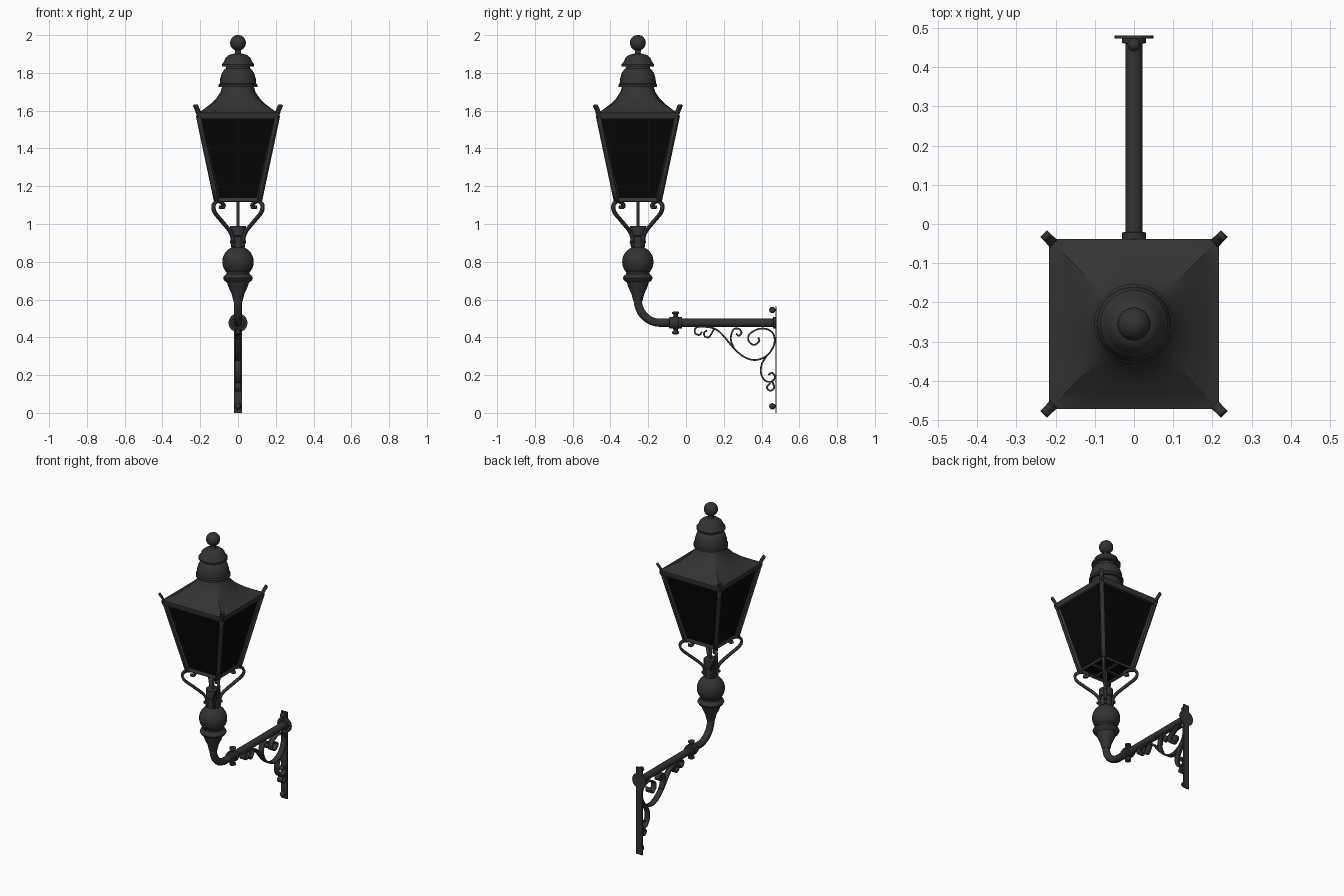
import bpy, bmesh, math
from mathutils import Vector

cube = bpy.data.objects.get("Cube")
if cube:
    bpy.data.objects.remove(cube, do_unlink=True)

AXIS_Y = -0.255          # lantern and column axis
ARM_Z = 0.477            # height of the horizontal arm
CENTRE = Vector((0, AXIS_Y, 0))
UP = Vector((0, 0, 1))


def material(name, value):
    mat = bpy.data.materials.new(name)
    mat.use_nodes = True
    colour = (value, value, value, 1)
    mat.diffuse_color = colour
    mat.node_tree.nodes["Principled BSDF"].inputs["Base Color"].default_value = colour
    return mat


IRON = material("dark_iron", 0.033)
GLASS = material("black_glass", 0.002)


def finish(name, bm, angle=35):
    bmesh.ops.recalc_face_normals(bm, faces=bm.faces)
    mesh = bpy.data.meshes.new(name)
    bm.to_mesh(mesh)
    bm.free()
    mesh.materials.append(IRON)
    mesh.materials.append(GLASS)
    obj = bpy.data.objects.new(name, mesh)
    bpy.context.collection.objects.link(obj)
    bpy.ops.object.select_all(action='DESELECT')
    obj.select_set(True)
    bpy.context.view_layer.objects.active = obj
    bpy.ops.object.shade_smooth_by_angle(angle=math.radians(angle))
    return obj


def loft(name, rows, origin=CENTRE, axis=UP, sides=32):
    """Rings of (height, radius, squareness) stacked along an axis."""
    bm = bmesh.new()
    turn = axis.to_track_quat('Z', 'Y')
    rings = []
    for height, radius, *square in rows:
        blend = square[0] if square else 0
        ring = []
        for i in range(sides):
            a = math.tau * i / sides
            c, s = math.cos(a), math.sin(a)
            r = radius * (1 + blend * (1 / max(abs(c), abs(s)) - 1))
            ring.append(bm.verts.new(origin + turn @ Vector((r * c, r * s, height))))
        rings.append(ring)
    for low, high in zip(rings, rings[1:]):
        for i in range(sides):
            j = (i + 1) % sides
            bm.faces.new((low[i], low[j], high[j], high[i]))
    bm.faces.new(rings[0])
    bm.faces.new(rings[-1])
    return finish(name, bm)


def ball(radius, height, steps=10):
    angles = [math.pi * (k + 0.4) / (steps + 0.8) for k in range(steps + 1)]
    return [(height - radius * math.cos(a), radius * math.sin(a)) for a in angles]


def smooth_path(points, steps=5):
    pts = [Vector(p) for p in points]
    pts = [pts[0]] + pts + [pts[-1]]
    path = []
    for a, b, c, d in zip(pts, pts[1:], pts[2:], pts[3:]):
        for k in range(steps):
            t = k / steps
            path.append(b + (c - a) * t / 2 + (2 * a - 5 * b + 4 * c - d) * t * t / 2
                        + (3 * b - a - 3 * c + d) * t ** 3 / 2)
    return path + [pts[-1]]


def ribbon(name, points, width, thick, direction, origin):
    """Flat bar bent along a path in the plane of direction and up."""
    bm = bmesh.new()
    side = direction.cross(UP).normalized() * width / 2
    previous = None
    for u, z in smooth_path(points):
        p = origin + direction * u + UP * z
        pair = (bm.verts.new(p - side), bm.verts.new(p + side))
        if previous:
            bm.faces.new((previous[0], previous[1], pair[1], pair[0]))
        previous = pair
    obj = finish(name, bm)
    solid = obj.modifiers.new("thickness", 'SOLIDIFY')
    solid.thickness = thick
    solid.offset = 0
    return obj


def box(name, centre, size):
    bm = bmesh.new()
    bmesh.ops.create_cube(bm, size=1)
    for v in bm.verts:
        v.co = Vector(centre) + v.co * Vector(size)
    return finish(name, bm)


# Finial, chimney domes and roof
loft("finial", [(1.89, .022), (1.905, .015), (1.925, .017)] + ball(.042, 1.959))
loft("upper_dome", [(1.835, .06), (1.835, .086), (1.845, .086), (1.86, .074), (1.88, .066),
                    (1.895, .048), (1.902, .02)])
loft("lower_dome", [(1.725, .08), (1.725, .102), (1.738, .102), (1.745, .096), (1.77, .094),
                    (1.8, .085), (1.818, .072), (1.822, .065), (1.84, .062)])
loft("roof", [(1.555, .19, 1), (1.555, .212, 1), (1.57, .217, 1), (1.588, .217, 1),
              (1.592, .205, 1), (1.61, .178, .95), (1.635, .145, .75), (1.665, .115, .45),
              (1.7, .092, .15), (1.74, .08)])

# Tapered lantern: framed panes on every side and underneath
bm = bmesh.new()
bmesh.ops.create_cube(bm, size=2)
for v in bm.verts:
    half, z = (.21, 1.58) if v.co.z > 0 else (.112, 1.118)
    v.co = CENTRE + Vector((v.co.x * half, v.co.y * half, z))
bm.normal_update()
panes = [f for f in bm.faces if f.normal.z < 0.5]
bmesh.ops.inset_individual(bm, faces=panes, thickness=.022, depth=-.01)
for f in panes:
    f.material_index = 1
finish("lantern_body", bm, 20)
box("base_bar_across", (0, AXIS_Y, 1.122), (.2, .016, .01))
box("base_bar_along", (0, AXIS_Y, 1.122), (.016, .2, .01))

# Four corners: frame post, roof horn, scrolled support
for sx in (-1, 1):
    for sy in (-1, 1):
        diagonal = Vector((sx, sy, 0))
        tag = ("left" if sx > 0 else "right") + ("_back" if sy > 0 else "_front")
        ribbon("corner_post_" + tag, [(.113, 1.115), (.21, 1.575)], .026, .012, diagonal, CENTRE)
        ribbon("roof_horn_" + tag, [(.195, 1.565), (.208, 1.585), (.215, 1.605), (.226, 1.63)],
               .024, .014, diagonal, CENTRE)
        ribbon("support_scroll_" + tag,
               [(.026, .88), (.03, .93), (.045, .965), (.09, 1.02), (.122, 1.06), (.13, 1.095),
                (.115, 1.117), (.09, 1.115), (.076, 1.1), (.082, 1.086), (.095, 1.09)],
               .018, .014, diagonal, CENTRE)
        loft("support_bolt_" + tag, [(.03, .01), (.052, .01), (.056, .006)],
             CENTRE + UP * .905, diagonal.normalized(), 8)

# Column: rod, socket, ball and flared neck
loft("centre_rod", [(.97, .008), (1.13, .008)], sides=12)
loft("socket", [(.86, .036), (.88, .034), (.935, .034), (.94, .042), (.99, .042)])
loft("column_ball", ball(.083, .8, 14))
loft("flared_neck", [(.59, .024), (.63, .034), (.665, .05), (.69, .058), (.7, .072), (.713, .079),
                     (.725, .074), (.735, .062), (.76, .06)])

# Bent pipe running back to the wall
bend = .12
path = [(0, AXIS_Y, .64)]
for k in range(13):
    a = math.pi / 2 * k / 12
    path.append((0, AXIS_Y + bend * (1 - math.cos(a)), ARM_Z + bend * (1 - math.sin(a))))
path.append((0, .475, ARM_Z))
curve = bpy.data.curves.new("arm_pipe", 'CURVE')
curve.dimensions = '3D'
curve.bevel_depth = .022
curve.bevel_resolution = 5
curve.use_fill_caps = True
spline = curve.splines.new('POLY')
spline.points.add(len(path) - 1)
for point, co in zip(spline.points, path):
    point.co = (*co, 1)
curve.materials.append(IRON)
pipe = bpy.data.objects.new("arm_pipe", curve)
bpy.context.collection.objects.link(pipe)
bpy.ops.object.select_all(action='DESELECT')
pipe.select_set(True)
bpy.context.view_layer.objects.active = pipe
bpy.ops.object.convert(target='MESH')
bpy.ops.object.shade_smooth_by_angle()

# Clamp collar with screws above and below
BACK = Vector((0, 1, 0))
ARM = Vector((0, 0, ARM_Z))
loft("collar", [(-.09, .024), (-.088, .03), (-.07, .03), (-.068, .036), (-.042, .036),
                (-.04, .03), (-.022, .03), (-.02, .024)], ARM, BACK)
for name, sign in (("top", 1), ("bottom", -1)):
    loft("collar_screw_" + name, [(.02, .012), (.045, .012), (.046, .019), (.056, .019),
                                  (.061, .01)], ARM + BACK * -.055, UP * sign, 16)

# Wall plate, flange and bolts
box("wall_plate", (0, .4765, .282), (.042, .007, .564))
loft("wall_disc", [(.473, .05), (.48, .05)], ARM, BACK)
loft("wall_flange", [(.46, .024), (.462, .03), (.475, .03)], ARM, BACK)
for name, z in (("top", .545), ("bottom", .035)):
    loft("wall_bolt_" + name, ball(.017, .457, 6) + [(.475, .008)], UP * z, BACK, 16)

# Scrolled ironwork below the arm
scrolls = {
    "main": [(.085, .43), (.07, .412), (.048, .423), (.05, .448), (.075, .456), (.13, .452),
             (.17, .435), (.205, .4), (.255, .34), (.31, .295), (.37, .28), (.43, .305),
             (.466, .36), (.464, .415), (.43, .443), (.38, .443), (.335, .415), (.332, .38),
             (.36, .36), (.388, .38), (.382, .4)],
    "small": [(.15, .447), (.135, .42), (.12, .4), (.1, .405), (.096, .425), (.112, .437)],
    "middle": [(.255, .34), (.237, .39), (.25, .44), (.28, .445), (.294, .425), (.28, .408),
               (.266, .42)],
    "lower": [(.43, .305), (.402, .26), (.397, .21), (.42, .17), (.455, .167), (.471, .19),
              (.455, .213), (.435, .2)],
    "end": [(.455, .167), (.467, .135), (.447, .117), (.428, .135), (.447, .157)],
}
for name, points in scrolls.items():
    ribbon(name + "_scroll", points, .034, .009, BACK, Vector())
